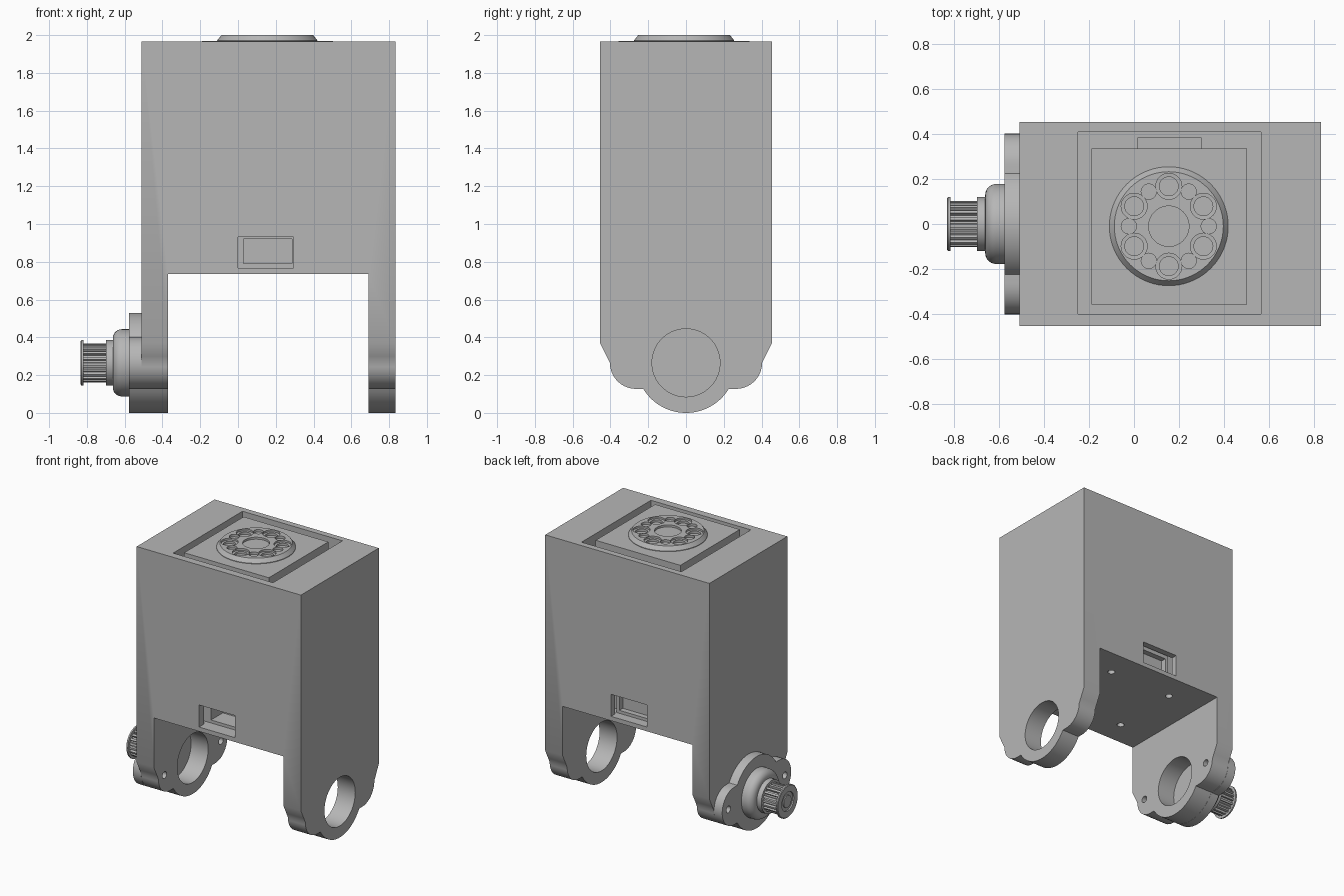
import bpy, bmesh, math
from mathutils import Matrix, Vector

if "Cube" in bpy.data.objects:
    bpy.data.objects.remove(bpy.data.objects["Cube"])

grey = bpy.data.materials.new("machined grey")
grey.diffuse_color = (0.47, 0.47, 0.47, 1)
grey.use_nodes = True
grey.node_tree.nodes["Principled BSDF"].inputs["Base Color"].default_value = grey.diffuse_color

AXLE = 0.265            # height of the hinge axis
CX, CY = 0.155, -0.01   # centre of the actuator


def finish(bm, name, smooth=True):
    bmesh.ops.recalc_face_normals(bm, faces=bm.faces)
    me = bpy.data.meshes.new(name)
    bm.to_mesh(me)
    bm.free()
    ob = bpy.data.objects.new(name, me)
    bpy.context.collection.objects.link(ob)
    me.materials.append(grey)
    if smooth:
        shade(ob)
    return ob


def shade(ob):
    bpy.ops.object.select_all(action='DESELECT')
    ob.select_set(True)
    bpy.context.view_layer.objects.active = ob
    bpy.ops.object.shade_smooth_by_angle(angle=math.radians(30))


def box(name, x0, x1, y0, y1, z0, z1):
    bm = bmesh.new()
    bmesh.ops.create_cube(bm, size=1)
    for v in bm.verts:
        v.co = ((x0, x1)[v.co.x > 0], (y0, y1)[v.co.y > 0], (z0, z1)[v.co.z > 0])
    return finish(bm, name, False)


def prism_x(name, outline, x0, x1):
    """Extrude a (y, z) outline along x."""
    bm = bmesh.new()
    f = bm.faces.new([bm.verts.new((x0, y, z)) for y, z in outline])
    ext = bmesh.ops.extrude_face_region(bm, geom=[f])
    bmesh.ops.translate(bm, vec=(x1 - x0, 0, 0),
                        verts=[g for g in ext['geom'] if isinstance(g, bmesh.types.BMVert)])
    return finish(bm, name)


def lathe(name, profile, matrix, n=64):
    """Revolve (radius, height) points around local z, with flat caps."""
    bm = bmesh.new()
    rings = [[bm.verts.new((r * math.cos(2 * math.pi * i / n), r * math.sin(2 * math.pi * i / n), h))
              for i in range(n)] for r, h in profile]
    for a, b in zip(rings, rings[1:]):
        for i in range(n):
            bm.faces.new((a[i], a[(i + 1) % n], b[(i + 1) % n], b[i]))
    bm.faces.new(rings[0])
    bm.faces.new(rings[-1])
    bm.transform(matrix)
    return finish(bm, name)


def along_x(y=0, z=AXLE):
    return Matrix.Translation((0, y, z)) @ Matrix.Rotation(math.pi / 2, 4, 'Y')


def rod_x(r, x0, x1, y=0, n=48):
    return lathe("cutter", [(r, x0), (r, x1)], along_x(y), n)


def rod_z(r, z0, z1, x, y, n=32):
    return lathe("cutter", [(r, z0), (r, z1)], Matrix.Translation((x, y, 0)), n)


def cut(ob, cutters):
    for c in cutters:
        m = ob.modifiers.new("cut", 'BOOLEAN')
        m.operation, m.solver, m.object = 'DIFFERENCE', 'EXACT', c
        bpy.context.view_layer.objects.active = ob
        bpy.ops.object.modifier_apply(modifier=m.name)
        bpy.data.objects.remove(c)
    shade(ob)


def arc(cy, r, a0, a1, n):
    return [(cy + r * math.cos(math.radians(a0 + (a1 - a0) * i / n)),
             AXLE + r * math.sin(math.radians(a0 + (a1 - a0) * i / n))) for i in range(n + 1)]


# Lower right quarter of the hinge outline: round ear, then the big round boss
ear = arc(0.265, 0.138, 0, -90, 10)
lower = ear + arc(0, 0.265, -31.5, -90, 14)
half = [(0.455, 1.965), (0.455, 0.37), (0.42, 0.30)] + lower

# Housing with two hinge arms
housing = prism_x("housing", half + [(-y, z) for y, z in half[-2::-1]], -0.51, 0.833)
cuts = [box("cutter", -0.37, 0.69, -1, 1, -1, 0.735),
        box("cutter", -0.25, 0.567, -0.40, 0.41, 0.767, 3),
        box("cutter", 0.0, 0.295, -0.6, 0.6, 0.767, 0.93),
        rod_x(0.18, -0.7, 1.0, 0, 64)]
cuts += [rod_x(0.025, -0.6, -0.3, y, 20) for y in (-0.33, 0.33)]
cuts += [rod_z(0.025, 0.7, 0.8, CX + 0.26 * sx, CY + 0.26 * sy, 20)
         for sx in (-1, 1) for sy in (-1, 1)]
cut(housing, cuts)

# Actuator block standing in the housing pocket
block = box("actuator_block", -0.19, 0.503, -0.358, 0.337, 0.768, 1.968)
cut(block, [box("cutter", 0.03, 0.285, -0.5, -0.22, 0.79, 0.92)])

# Rear connector socket with an open mouth
socket = box("connector_socket", 0.015, 0.30, 0.33, 0.385, 0.768, 1.90)
cut(socket, [box("cutter", 0.04, 0.275, 0.345, 0.5, 0.79, 0.92)])

# Output disc with a ring of bolt holes
disc = lathe("output_disc", [(0.265, 1.96), (0.265, 1.972), (0.243, 2.0)],
             Matrix.Translation((CX, CY, 0)), 72)
holes = [rod_z(0.09, 1.985, 2.1, CX, CY, 40)]
for i in range(12):
    a = math.radians(30 * i)
    x, y = CX + 0.178 * math.cos(a), CY + 0.178 * math.sin(a)
    if i % 2:
        holes += [lathe("cutter", [(0.042, 1.965), (0.042, 1.985), (0.058, 1.986), (0.058, 2.1)],
                        Matrix.Translation((x, y, 0)), 32)]
    else:
        holes += [rod_z(0.034, 1.982, 2.1, x, y, 24)]
cut(disc, holes)

# Bearing flange outside the left arm, with two ears
upper = [(y, 2 * AXLE - z) for y, z in lower[::-1]]
right = upper + lower[1:]
flange = prism_x("bearing_flange", right + [(-y, z) for y, z in right[-2:0:-1]], -0.578, -0.511)
cut(flange, [rod_x(0.025, -0.7, -0.4, y, 20) for y in (-0.33, 0.33)])

# Stepped boss with a rounded shoulder
shoulder = [(0.13 + 0.048 * math.sin(t), -0.615 - 0.048 * math.cos(t))
            for t in [math.pi / 2 * i / 6 for i in range(7)]]
lathe("bearing_boss", [(0.12, -0.70), (0.12, -0.663)] + shoulder + [(0.178, -0.57)], along_x())

# Toothed pulley and its end plate
teeth = []
for i in range(20):
    for k, r in ((0, 0.103), (0.45, 0.103), (0.55, 0.086), (0.9, 0.086)):
        a = 2 * math.pi * (i + k) / 20
        teeth.append((r * math.cos(a), AXLE + r * math.sin(a)))
prism_x("pulley_teeth", teeth, -0.82, -0.695)
plate = lathe("pulley_end_plate", [(0.115, -0.833), (0.12, -0.829), (0.12, -0.818)], along_x())
cut(plate, [rod_x(0.07, -0.9, -0.823)])
lathe("pulley_shaft", [(0.045, -0.831), (0.045, -0.70)], along_x(), 40)
lathe("shaft_inner_end", [(0.07, -0.53), (0.07, -0.507)], along_x(), 40)
